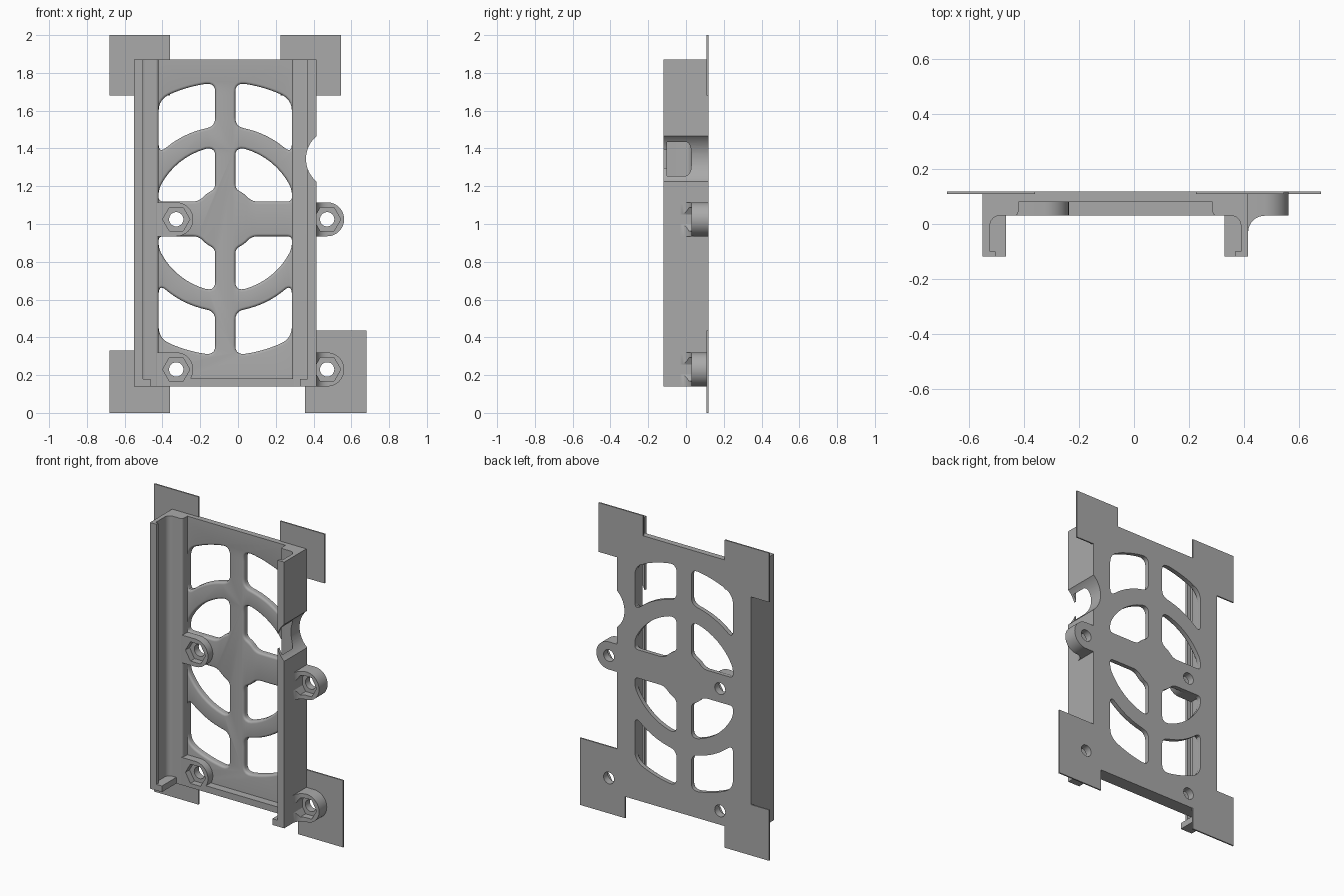
import bpy, bmesh, math
from math import sin, cos, pi, sqrt, asin, acos

cube = bpy.data.objects.get("Cube")
if cube:
    bpy.data.objects.remove(cube)

grey = bpy.data.materials.new("plain grey")
grey.use_nodes = True
grey.diffuse_color = (0.4, 0.4, 0.4, 1)
grey.node_tree.nodes["Principled BSDF"].inputs["Base Color"].default_value = (0.4, 0.4, 0.4, 1)

CX, CZ = -0.0675, 1.027            # centre of the opening pattern
BACK, FLOOR, RAISED, FRONT = 0.118, 0.08, 0.03, -0.118
BOTTOM, TOP = 0.14, 1.87


def loft(name, solids):
    """One object from closed solids, each a list of matching rings."""
    bm = bmesh.new()
    for rings in solids:
        loops = [[bm.verts.new(p) for p in ring] for ring in rings]
        n = len(loops[0])
        for a, b in zip(loops, loops[1:]):
            for i in range(n):
                bm.faces.new((a[i], a[(i + 1) % n], b[(i + 1) % n], b[i]))
        bm.faces.new(loops[0])
        bm.faces.new(loops[-1])
    bmesh.ops.recalc_face_normals(bm, faces=bm.faces)
    mesh = bpy.data.meshes.new(name)
    bm.to_mesh(mesh)
    bm.free()
    mesh.materials.append(grey)
    ob = bpy.data.objects.new(name, mesh)
    bpy.context.collection.objects.link(ob)
    return ob


def along_y(pts, y0, y1):
    return [[(x, y, z) for x, z in pts] for y in (y0, y1)]


def along_z(pts, z0, z1):
    return [[(x, y, z) for x, y in pts] for z in (z0, z1)]


def rect(x0, x1, z0, z1):
    return [(x0, z0), (x1, z0), (x1, z1), (x0, z1)]


def arc(x, z, r, a0, a1, n):
    return [(x + r * cos(a0 + (a1 - a0) * i / n), z + r * sin(a0 + (a1 - a0) * i / n))
            for i in range(n + 1)]


def circle(x, z, r, n):
    return arc(x, z, r, 0, 2 * pi, n)[:-1]


def cut(ob, *cutters):
    bpy.context.view_layer.objects.active = ob
    for c in cutters:
        m = ob.modifiers.new("cut", "BOOLEAN")
        m.operation, m.solver, m.object = "DIFFERENCE", "EXACT", c
        bpy.ops.object.modifier_apply(modifier=m.name)


# Sides of the openings, as functions of 0..1 with their length
def line(p, q):
    return (lambda t: (p[0] + (q[0] - p[0]) * t, p[1] + (q[1] - p[1]) * t)), math.dist(p, q)


def bow(r, a0, a1):
    return (lambda t: (r * cos(a0 + (a1 - a0) * t), r * sin(a0 + (a1 - a0) * t))), r * abs(a1 - a0)


def rounded(sides, radii):
    """Outline of the sides; radii[i] rounds the corner at the end of side i."""
    pts = []
    for i, (f, length) in enumerate(sides):
        t0, t1 = radii[i - 1] / length, 1 - radii[i] / length
        pts += [f(t0 + (t1 - t0) * k / 8) for k in range(9)]
        g, glen = sides[(i + 1) % len(sides)]
        a, c, b = f(t1), f(1), g(radii[i] / glen)
        for k in range(1, 5):
            t = k / 5
            pts.append(tuple((1 - t) ** 2 * a[j] + 2 * t * (1 - t) * c[j] + t * t * b[j]
                             for j in (0, 1)))
    return pts


def flared(pts, f=0.014):
    """Cutter that widens toward the front to round the rim of an opening."""
    n = len(pts)
    area = sum(pts[i - 1][0] * pts[i][1] - pts[i][0] * pts[i - 1][1] for i in range(n))
    s = 1 if area > 0 else -1

    def ring(off, y):
        out = []
        for i, (x, z) in enumerate(pts):
            dx, dz = pts[(i + 1) % n][0] - pts[i - 1][0], pts[(i + 1) % n][1] - pts[i - 1][1]
            d = math.hypot(dx, dz)
            out.append((x + s * off * dz / d, y, z - s * off * dx / d))
        return out
    steps = [k * pi / 8 for k in range(5)]
    return ([ring(f, FLOOR - 0.02)]
            + [ring(f * (1 - sin(a)), FLOOR + f * (1 - cos(a))) for a in steps]
            + [ring(0, BACK + 0.02)])


# Opening outlines for one quadrant: u outward, v upward
U0, U1, V0 = 0.053, 0.353, 0.092
HUB, IN, OUT, RIM = 0.165, 0.385, 0.49, 0.722
on = lambda r, u: (u, sqrt(r * r - u * u))
outer = rounded([bow(OUT, acos(U1 / OUT), acos(U0 / OUT)), line(on(OUT, U0), on(RIM, U0)),
                 bow(RIM, acos(U0 / RIM), acos(U1 / RIM)), line(on(RIM, U1), on(OUT, U1))],
                [0.05, 0.05, 0.06, 0.06])
hub_end = (sqrt(HUB ** 2 - V0 ** 2), V0)
inner = rounded([line((U1, V0), hub_end), bow(HUB, asin(V0 / HUB), acos(U0 / HUB)),
                 line(on(HUB, U0), on(IN, U0)), bow(IN, acos(U0 / IN), acos(U1 / IN)),
                 line(on(IN, U1), (U1, V0))],
                [0.035, 0.03, 0.05, 0.03, 0.025])
openings = loft("opening_cutter", [
    flared([(CX + sx * u, CZ + sz * v) for u, v in shape])
    for shape in (outer, inner) for sx in (-1, 1) for sz in (-1, 1)])

# Cutters for screws, nuts and the side notch
spots = [(x, z) for x in (-0.327, 0.472) for z in (1.025, 0.23)]
screws = loft("screw_cutter", [along_y(circle(x, z, 0.038, 24), -0.2, 0.2) for x, z in spots])
nuts = loft("nut_cutter", [along_y(circle(x, z, 0.072, 6), -0.2, 0.072) for x, z in spots])
notch = loft("notch_cutter", [along_y(circle(0.518, 1.345, 0.158, 64), -0.2, 0.2)])
made = []

# Floor plate with its openings
floor = loft("floor_plate", [along_y(rect(-0.44, 0.305, BOTTOM, TOP), FLOOR, BACK)])
cut(floor, openings, screws)
made.append(floor)

# Side rails: wall with front lip, filleted into a raised ledge
half = [(0.4825, BACK), (0.4825, FRONT), (0.4355, FRONT), (0.4355, -0.1), (0.456, -0.1)]
half += arc(0.421, -0.005, 0.035, 0, pi / 2, 6)
half += arc(0.368, 0.045, 0.015, -pi / 2, -pi, 4) + [(0.353, BACK)]
for name, s in (("right_rail", -1), ("left_rail", 1)):
    rail = loft(name, [along_z([(CX + s * x, y) for x, y in half], BOTTOM, TOP)])
    if s > 0:
        cut(rail, notch)
    made.append(rail)
    # End stop at the foot of each rail
    x0, x1 = sorted((CX + s * 0.48, CX + s * 0.397))
    made.append(loft(name.replace("rail", "end_stop"),
                     [along_y(rect(x0, x1, BOTTOM, 0.18), FRONT, 0.04)]))

# Raised lip along the bottom
lip = loft("bottom_lip", [along_y(rect(-0.43, 0.295, BOTTOM, 0.182), RAISED, BACK)])
cut(lip, screws, nuts)
made.append(lip)

# Nut bosses, the outer pair with a web curving up the wall
for i, (x, z) in enumerate(spots):
    root = -0.43 if x < 0 else 0.405
    shape = arc(x, z, 0.09, -pi / 2, pi / 2, 24) + [(root, z + 0.09), (root, z - 0.09)]
    boss = loft(f"nut_boss_{i + 1}", [along_y(shape, RAISED, BACK)])
    cut(boss, nuts, screws)
    made.append(boss)
    if x > 0:
        profile = arc(0.475, -0.03, 0.06, pi, pi / 2, 8) + [(0.475, 0.04), (0.41, 0.04)]
        web = loft(f"boss_web_{i - 1}", [along_z(profile, z - 0.09, z + 0.09)])
        cut(web, nuts)
        made.append(web)

# Thin corner pads
for name, box in (("upper_right_pad", (-0.68, -0.36, 1.68, 2)),
                  ("upper_left_pad", (0.225, 0.545, 1.68, 2)),
                  ("lower_right_pad", (-0.68, -0.36, 0, 0.33)),
                  ("lower_left_pad", (0.355, 0.68, 0, 0.435))):
    pad = loft(name, [along_y(rect(*box), BACK - 0.009, BACK)])
    if "lower" in name:
        cut(pad, screws)
    made.append(pad)

for c in (openings, screws, nuts, notch):
    bpy.data.objects.remove(c)

# Smooth the curved surfaces, keep the edges sharp
for ob in bpy.context.selected_objects:
    ob.select_set(False)
for ob in made:
    ob.select_set(True)
bpy.context.view_layer.objects.active = made[0]
bpy.ops.object.shade_smooth_by_angle(angle=math.radians(32))
